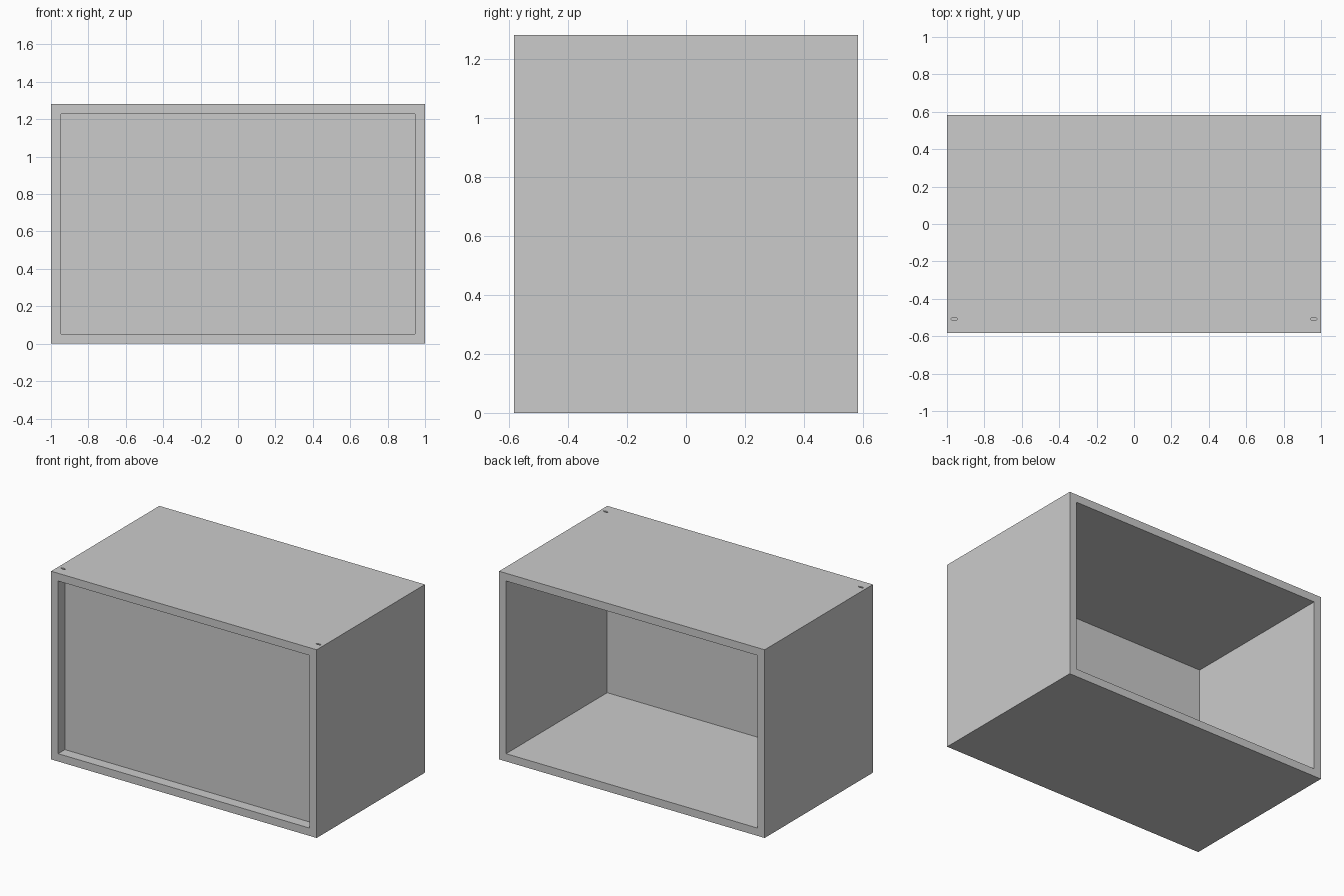
import bpy, bmesh

if "Cube" in bpy.data.objects:
    bpy.data.objects.remove(bpy.data.objects["Cube"])

W, D, H, T = 1.0, 0.582, 1.281, 0.053   # half width, half depth, height, wall thickness
PANEL_Y = -0.509


def box(name, lo, hi):
    bm = bmesh.new()
    bmesh.ops.create_cube(bm, size=1)
    for v in bm.verts:
        v.co = [lo[i] if v.co[i] < 0 else hi[i] for i in range(3)]
    mesh = bpy.data.meshes.new(name)
    bm.to_mesh(mesh)
    bm.free()
    ob = bpy.data.objects.new(name, mesh)
    bpy.context.collection.objects.link(ob)
    return ob


def cut(target, cutter):
    mod = target.modifiers.new(cutter.name, 'BOOLEAN')
    mod.operation = 'DIFFERENCE'
    mod.solver = 'EXACT'
    mod.object = cutter
    bpy.context.view_layer.objects.active = target
    bpy.ops.object.modifier_apply(modifier=mod.name)
    bpy.data.objects.remove(cutter, do_unlink=True)


# Outer case, open through from front to back
case = box("case", (-W, -D, 0), (W, D, H))
opening = box("opening_cutter", (-W + T, -D - 0.1, T), (W - T, D + 0.1, H - T))
opening.hide_render = True
cut(case, opening)

# Small oval holes in the top, near the front corners
for side in (-1, 1):
    bpy.ops.mesh.primitive_cylinder_add(vertices=16, radius=1, depth=0.08,
                                        location=(side * 0.961, -0.508, H))
    hole = bpy.context.object
    hole.name = "hole_cutter"
    hole.scale = (0.019, 0.007, 1)
    hole.hide_render = True
    bpy.context.view_layer.update()
    cut(case, hole)

# Thin recessed front panel
box("front_panel", (-W + T, PANEL_Y, T), (W - T, PANEL_Y + 0.004, H - T))
